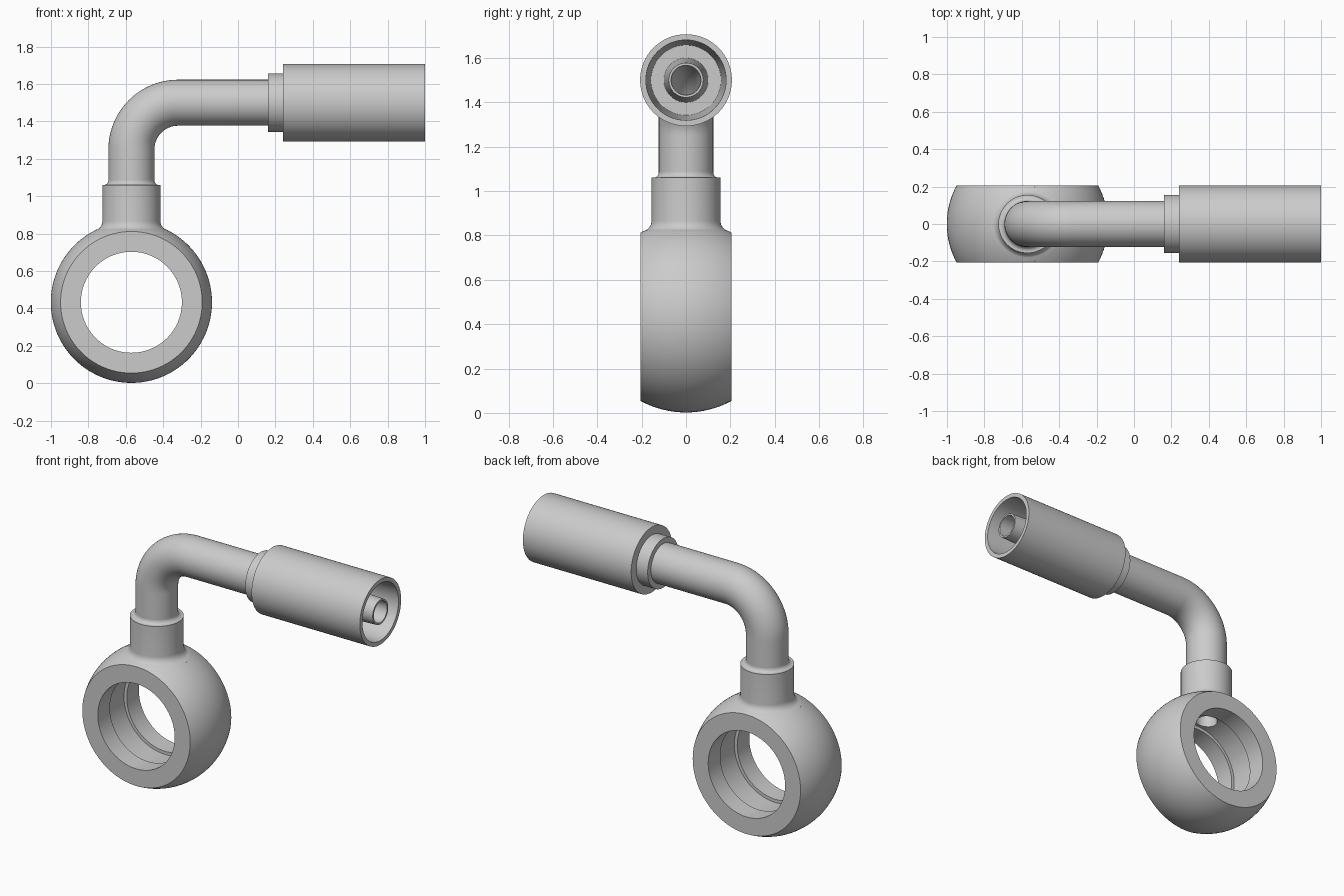
import bpy, bmesh, math
from mathutils import Vector

if "Cube" in bpy.data.objects:
    bpy.data.objects.remove(bpy.data.objects["Cube"])

X, Y, Z = Vector((1, 0, 0)), Vector((0, 1, 0)), Vector((0, 0, 1))
CX, CZ = -0.57, 0.433        # ring centre
TUBE_Z = 1.50                # height of the horizontal run
BEND = 0.25                  # bend radius
BORE = 0.065                 # fluid passage radius

steel = bpy.data.materials.new("steel grey")
steel.diffuse_color = (0.6, 0.6, 0.6, 1)
steel.use_nodes = True
steel.node_tree.nodes["Principled BSDF"].inputs["Base Color"].default_value = steel.diffuse_color


def skin(name, rings, n=64):
    """Join circles (centre, axis, radius) into a closed hollow skin."""
    bm = bmesh.new()
    loops = []
    for c, a, r in rings:
        u = X if abs(a.y) > 0.9 else Y
        v = a.cross(u)
        loops.append([bm.verts.new(c + r * (math.cos(t) * u + math.sin(t) * v))
                      for t in (2 * math.pi * i / n for i in range(n))])
    for k, a in enumerate(loops):
        b = loops[(k + 1) % len(loops)]
        for i in range(n):
            j = (i + 1) % n
            bm.faces.new((a[i], a[j], b[j], b[i]))
    bmesh.ops.recalc_face_normals(bm, faces=bm.faces)
    me = bpy.data.meshes.new(name)
    bm.to_mesh(me)
    bm.free()
    me.materials.append(steel)
    ob = bpy.data.objects.new(name, me)
    bpy.context.collection.objects.link(ob)
    return ob


def lathe(name, origin, axis, profile, n=64):
    """Turn a closed (radius, distance) profile about an axis."""
    return skin(name, [(origin + axis * h, axis, r) for r, h in profile], n)


def activate(ob):
    bpy.ops.object.select_all(action='DESELECT')
    ob.select_set(True)
    bpy.context.view_layer.objects.active = ob


def smooth(ob):
    activate(ob)
    bpy.ops.object.shade_smooth_by_angle(angle=math.radians(25))


# Spherical ring with flat sides and an annular groove in its bore
R, W = 0.431, 0.206
ys = [-W + 2 * W * i / 20 for i in range(21)]
ring_profile = [(math.sqrt(R * R - y * y), y) for y in ys]
ring_profile += [(0.27, W), (0.27, 0.085), (0.29, 0.085),
                 (0.29, -0.085), (0.27, -0.085), (0.27, -W)]
ring = lathe("banjo_ring", Vector((CX, 0, CZ)), Y, ring_profile, 96)

# Passage drilled from the bore up into the stem
bpy.ops.mesh.primitive_cylinder_add(vertices=48, radius=BORE, depth=0.5,
                                    location=(CX, 0, CZ + 0.25))
drill = bpy.context.object
drill.name = "passage_cutter"
cut = ring.modifiers.new("passage", 'BOOLEAN')
cut.object, cut.operation, cut.solver = drill, 'DIFFERENCE', 'EXACT'
activate(ring)
bpy.ops.object.modifier_apply(modifier=cut.name)
bpy.data.objects.remove(drill)
smooth(ring)

# Stem collar with a fillet at the ring and a small fillet at the tube
stem_profile = [(0.09, 0.80), (0.205, 0.80), (0.203, 0.813)]
stem_profile += [(0.205 - 0.05 * math.sin(t), 0.867 - 0.05 * math.cos(t))
                 for t in (math.pi / 2 * i / 8 for i in range(1, 9))]
stem_profile += [(0.155, 1.06), (0.148, 1.06)]
stem_profile += [(0.148 - 0.025 * math.sin(t), 1.085 - 0.025 * math.cos(t))
                 for t in (math.pi / 2 * i / 6 for i in range(1, 7))]
stem_profile += [(0.09, 1.085)]
smooth(lathe("stem_collar", Vector((CX, 0, 0)), Z, stem_profile))

# Bent tube: up, around a quarter turn, then along x
path = [(Vector((CX, 0, 0.79)), Z)]
for i in range(25):
    t = math.pi / 2 * i / 24
    path.append((Vector((CX + BEND * (1 - math.cos(t)), 0,
                         TUBE_Z - BEND + BEND * math.sin(t))),
                 Vector((math.sin(t), 0, math.cos(t)))))
path.append((Vector((0.2, 0, TUBE_Z)), X))
smooth(skin("bent_tube", [(c, a, 0.123) for c, a in path] +
            [(c, a, BORE) for c, a in reversed(path)]))

# Crimp sleeve with its shoulder, tapered socket and inner hose nipple
sleeve_profile = [(0.156, 0.16), (0.156, 0.24), (0.207, 0.24), (0.207, 1.0),
                  (0.181, 1.0), (0.158, 0.35), (0.10, 0.35), (0.078, 1.0),
                  (0.067, 1.0), (0.067, 0.16)]
smooth(lathe("crimp_sleeve", Vector((0, 0, TUBE_Z)), X, sleeve_profile))
